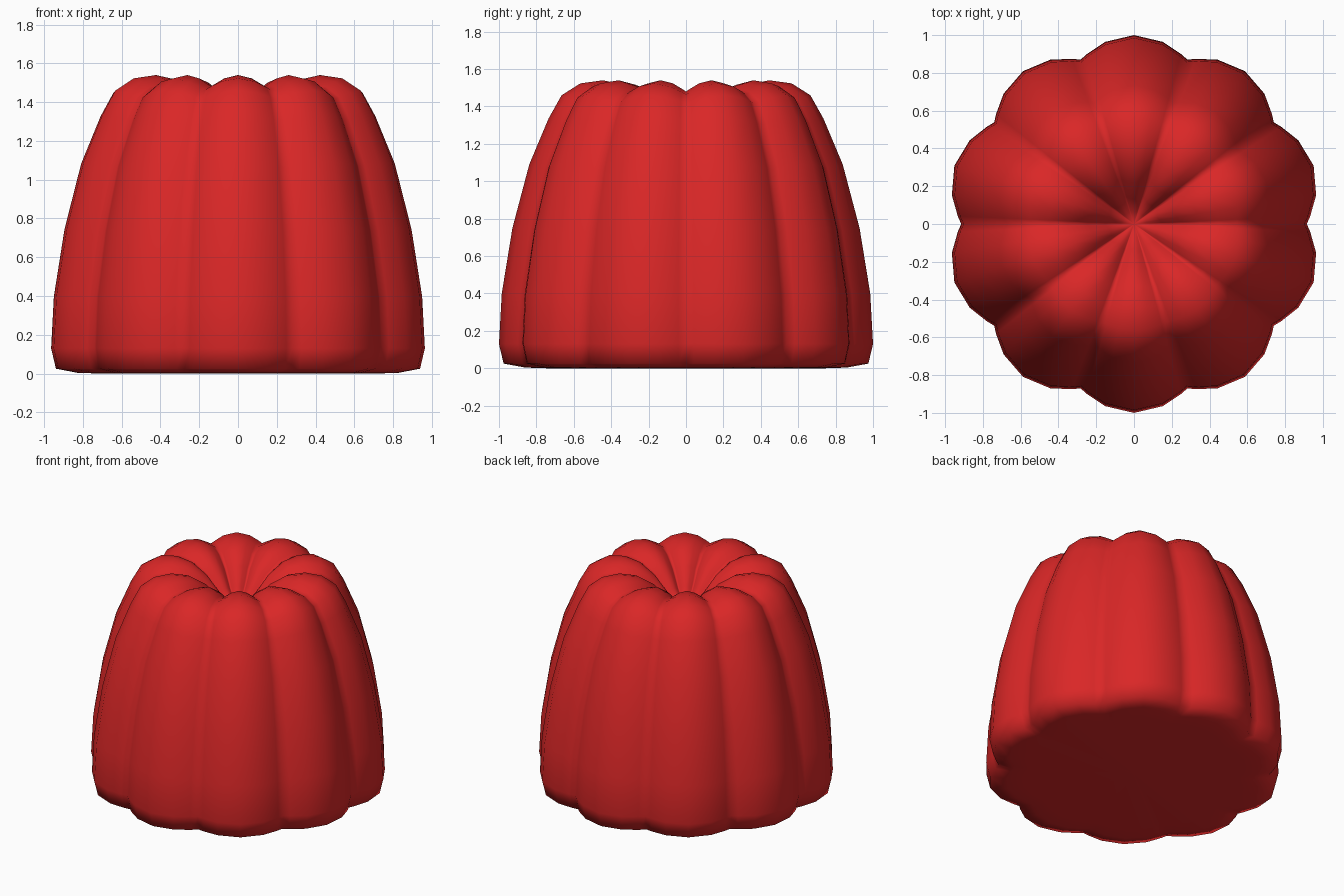
import bpy, bmesh, math

if "Cube" in bpy.data.objects:
    bpy.data.objects.remove(bpy.data.objects["Cube"])

LOBES = 10

# Lobe crest profile (radius, height), from the bottom edge over the rim into the dimple
PROFILE = [(0.74, 0.0), (0.86, 0.004), (0.975, 0.025), (1.0, 0.13), (0.985, 0.40),
           (0.928, 0.75), (0.838, 1.09), (0.735, 1.335), (0.665, 1.46), (0.565, 1.523),
           (0.445, 1.54), (0.33, 1.515), (0.22, 1.44), (0.13, 1.33), (0.065, 1.26)]
# Groove depth at each profile point
DEPTH = [0.05, 0.07, 0.085, 0.085, 0.083, 0.08, 0.072, 0.068, 0.066, 0.062,
         0.06, 0.055, 0.045, 0.03, 0.008]
# Lobe cross-section: (position across half a lobe, share of groove depth)
SECTION = [(-1, 1), (-0.86, 0.78), (-0.5, 0.28), (0, 0), (0.5, 0.28), (0.86, 0.78)]


def inward(i):
    """Unit direction pointing into the body at profile point i."""
    if i < 3:
        return -1.0, 0.0
    (r0, z0), (r1, z1) = PROFILE[i - 1], PROFILE[min(i + 1, len(PROFILE) - 1)]
    dr, dz = r1 - r0, z1 - z0
    n = math.hypot(dr, dz)
    return -dz / n, dr / n


# Fluted jelly body
bm = bmesh.new()
rings = []
for i, (r, z) in enumerate(PROFILE):
    nr, nz = inward(i)
    ring = []
    for k in range(LOBES):
        for t, share in SECTION:
            a = math.pi / 2 + (2 * k + t) * math.pi / LOBES
            d = DEPTH[i] * share
            rr = r + nr * d
            ring.append(bm.verts.new((rr * math.cos(a), rr * math.sin(a), z + nz * d)))
    rings.append(ring)

n = len(rings[0])
for lo, hi in zip(rings, rings[1:]):
    for j in range(n):
        k = (j + 1) % n
        bm.faces.new((lo[j], lo[k], hi[k], hi[j]))

# Flat underside and dimple centre
bottom = bm.verts.new((0, 0, 0))
dimple = bm.verts.new((0, 0, 1.24))
for j in range(n):
    k = (j + 1) % n
    bm.faces.new((bottom, rings[0][k], rings[0][j]))
    bm.faces.new((dimple, rings[-1][j], rings[-1][k]))

bmesh.ops.recalc_face_normals(bm, faces=bm.faces)
for f in bm.faces:
    f.smooth = True
mesh = bpy.data.meshes.new("jelly")
bm.to_mesh(mesh)
bm.free()

red = bpy.data.materials.new("jelly red")
red.diffuse_color = (0.70, 0.02, 0.02, 1)
red.use_nodes = True
red.node_tree.nodes["Principled BSDF"].inputs["Base Color"].default_value = red.diffuse_color
mesh.materials.append(red)
bpy.context.collection.objects.link(bpy.data.objects.new("jelly", mesh))
